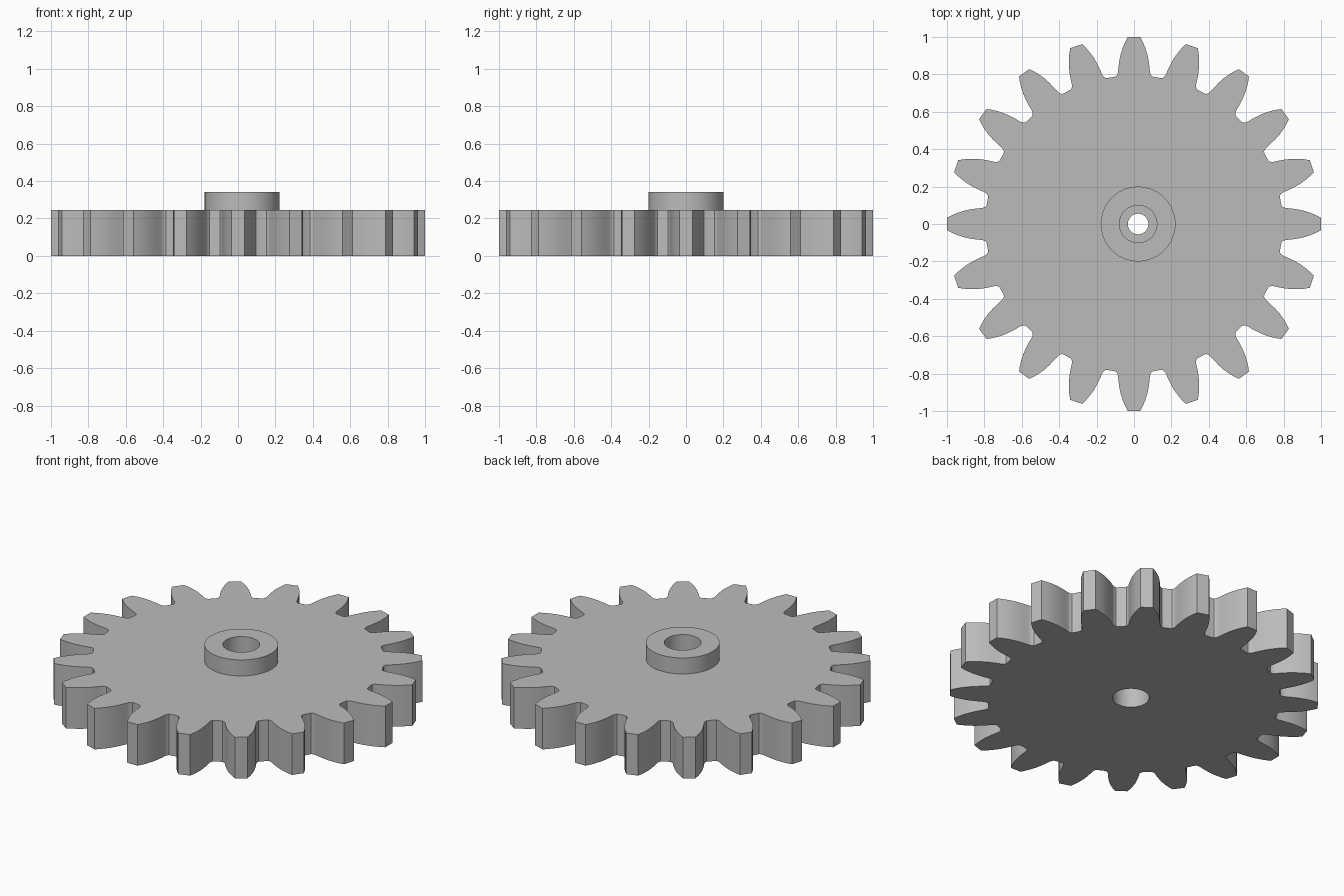
import bpy
import bmesh
from math import sin, cos, atan2, hypot, pi, radians
from mathutils import Vector

TEETH = 20
THICK = 0.246
HUB_TOP = 0.342
HUB_X = 0.022
SEGMENTS = 64

cube = bpy.data.objects.get("Cube")
if cube:
    bpy.data.objects.remove(cube)

grey = bpy.data.materials.new("plain_grey")
grey.use_nodes = True
colour = (0.5, 0.5, 0.5, 1)
grey.diffuse_color = colour
grey.node_tree.nodes["Principled BSDF"].inputs["Base Color"].default_value = colour

# Half of one upright tooth, from the valley to the tip
half_tooth = [(0.108, 0.786), (0.097, 0.789), (0.089, 0.799), (0.085, 0.815),
              (0.083, 0.84), (0.077, 0.88), (0.070, 0.912), (0.060, 0.943),
              (0.048, 0.972), (0.034, 0.9995)]
tooth = half_tooth + [(-x, y) for x, y in reversed(half_tooth)]

# Bore and hub, as radius and height from the wheel top down to the underside
hub_profile = [(0.2, THICK), (0.2, HUB_TOP), (0.1, HUB_TOP), (0.1, 0.22),
               (0.055, 0.22), (0.055, 0.15), (0.1, 0.15), (0.1, 0)]

bm = bmesh.new()


def make_loop(points, z):
    return [bm.verts.new((x, y, z)) for x, y in points]


def bridge(lower, upper):
    n = len(lower)
    for i in range(n):
        j = (i + 1) % n
        bm.faces.new((lower[i], lower[j], upper[j], upper[i]))


def loop_edges(loop):
    return [bm.edges.get((v, loop[i - 1])) for i, v in enumerate(loop)]


def cap(outer, inner, normal):
    bmesh.ops.triangle_fill(bm, edges=loop_edges(outer) + loop_edges(inner),
                            use_beauty=True, normal=normal)


# Toothed rim
outline = []
for t in range(TEETH):
    for x, y in tooth:
        r, a = hypot(x, y), atan2(y, x) + 2 * pi * t / TEETH
        outline.append((r * cos(a), r * sin(a)))
rim_low = make_loop(outline, 0)
rim_high = make_loop(outline, THICK)
bridge(rim_low, rim_high)

# Raised hub with a stepped bore
rings = []
for r, z in hub_profile:
    circle = [(HUB_X + r * cos(2 * pi * i / SEGMENTS), r * sin(2 * pi * i / SEGMENTS))
              for i in range(SEGMENTS)]
    rings.append(make_loop(circle, z))
for lower, upper in zip(rings, rings[1:]):
    bridge(lower, upper)

# Flat top and underside
cap(rim_high, rings[0], Vector((0, 0, 1)))
cap(rim_low, rings[-1], Vector((0, 0, -1)))
bmesh.ops.recalc_face_normals(bm, faces=bm.faces)

mesh = bpy.data.meshes.new("toothed_wheel")
bm.to_mesh(mesh)
bm.free()
mesh.materials.append(grey)
wheel = bpy.data.objects.new("toothed_wheel", mesh)
bpy.context.collection.objects.link(wheel)

bpy.ops.object.select_all(action='DESELECT')
wheel.select_set(True)
bpy.context.view_layer.objects.active = wheel
bpy.ops.object.shade_smooth_by_angle(angle=radians(30))
